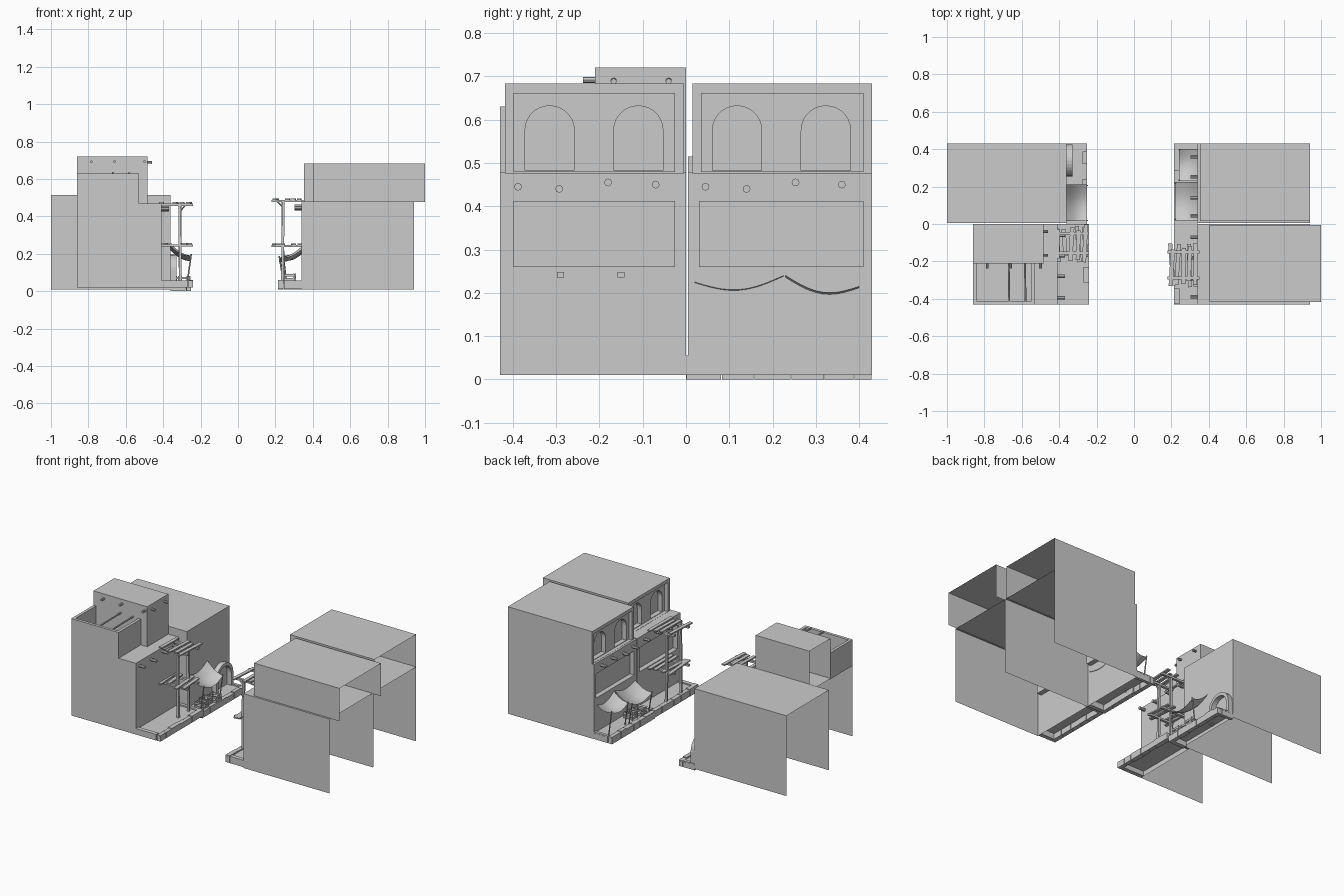
import bpy, bmesh, math, random
from mathutils import Vector, Euler

if "Cube" in bpy.data.objects:
    bpy.data.objects.remove(bpy.data.objects["Cube"])

random.seed(4)


def make(name, verts, faces, smooth=False):
    me = bpy.data.meshes.new(name)
    me.from_pydata(verts, [], faces)
    me.update()
    ob = bpy.data.objects.new(name, me)
    bpy.context.collection.objects.link(ob)
    if smooth:
        me.shade_smooth()
    return ob


def box(name, x0, x1, y0, y1, z0, z1, rot=(0, 0, 0)):
    c = Vector(((x0 + x1) / 2, (y0 + y1) / 2, (z0 + z1) / 2))
    h = Vector(((x1 - x0) / 2, (y1 - y0) / 2, (z1 - z0) / 2))
    v = [(a * h.x, b * h.y, d * h.z) for a in (-1, 1) for b in (-1, 1) for d in (-1, 1)]
    f = [(0, 1, 3, 2), (4, 6, 7, 5), (0, 4, 5, 1), (2, 3, 7, 6), (0, 2, 6, 4), (1, 5, 7, 3)]
    ob = make(name, v, f)
    ob.location, ob.rotation_euler = c, Euler(rot)
    return ob


def pole(name, p, q, r=0.007, n=8):
    p, q = Vector(p), Vector(q)
    bm = bmesh.new()
    bmesh.ops.create_cone(bm, cap_ends=True, segments=n, radius1=r, radius2=r, depth=(q - p).length)
    me = bpy.data.meshes.new(name)
    bm.to_mesh(me)
    bm.free()
    ob = bpy.data.objects.new(name, me)
    ob.location = (p + q) / 2
    ob.rotation_euler = (q - p).to_track_quat('Z', 'Y').to_euler()
    bpy.context.collection.objects.link(ob)
    return ob


# Open-backed building shell: roof, two side walls and optionally the street wall
def shell(name, xs, xb, y0, y1, z0, z1, front=True):
    v = [(x, y, z) for x in (xs, xb) for y in (y0, y1) for z in (z0, z1)]
    f = [(0, 4, 5, 1), (2, 3, 7, 6), (1, 5, 7, 3)]
    if front:
        f.append((0, 1, 3, 2))
    return make(name, v, f)


def rect(y0, y1, z0, z1):
    return [(y0, z0), (y1, z0), (y1, z1), (y0, z1)]


def arch(yc, r, z0, ztop, n=14):
    top = [(yc + r * math.cos(math.pi * i / n), ztop - r + r * math.sin(math.pi * i / n)) for i in range(n + 1)]
    return [(yc - r, z0), (yc + r, z0)] + top


# Flat wall in the plane x, with openings cut out
def pierced_wall(name, x, outer, holes):
    bm = bmesh.new()
    edges = []
    for loop in [outer] + holes:
        vs = [bm.verts.new((x, y, z)) for y, z in loop]
        edges += [bm.edges.new((vs[i], vs[i - 1])) for i in range(len(vs))]
    bmesh.ops.triangle_fill(bm, use_beauty=True, use_dissolve=False, edges=edges, normal=(-1, 0, 0))
    me = bpy.data.meshes.new(name)
    bm.to_mesh(me)
    bm.free()
    bpy.context.collection.objects.link(bpy.data.objects.new(name, me))


# Reveal around an opening, with an optional back panel
def recess(name, x, loop, depth, back=True):
    n = len(loop)
    v = [(x, y, z) for y, z in loop] + [(x + depth, y, z) for y, z in loop]
    f = [(i, (i + 1) % n, n + (i + 1) % n, n + i) for i in range(n)]
    if back:
        f.append(tuple(range(n, 2 * n)))
    make(name, v, f)


# Right row: lower floors with wide windows, upper floors with arched niches
for tag, y0, y1, w0, w1, u0, u1, xu, xub in (
        ("front", -0.43, 0.0, -0.40, -0.025, -0.418, -0.005, 0.405, 1.0),
        ("back", 0.005, 0.43, 0.03, 0.41, 0.015, 0.43, 0.352, 0.94)):
    shell(f"right_{tag}_lower", 0.34, 0.94, y0, y1, 0.01, 0.478, False)
    win = rect(w0, w1, 0.26, 0.412)
    pierced_wall(f"right_{tag}_street_wall", 0.34, rect(y0, y1, 0.01, 0.478), [win])
    recess(f"right_{tag}_window", 0.34, win, 0.03)
    shell(f"right_{tag}_upper", xu, xub, u0, u1, 0.476, 0.683, False)
    panel = rect(u0 + 0.02, u1 - 0.02, 0.479, 0.662)
    pierced_wall(f"right_{tag}_upper_wall", xu, rect(u0, u1, 0.476, 0.683), [panel])
    recess(f"right_{tag}_panel", xu, panel, 0.022, False)
    niches = [arch(u0 + 0.103, 0.058, 0.482, 0.633), arch(u0 + 0.308, 0.058, 0.482, 0.633)]
    pierced_wall(f"right_{tag}_arcade", xu + 0.022, panel, niches)
    for a in niches:
        recess(f"right_{tag}_niche", xu + 0.022, a, 0.03)
for y, z in ((-.388, .445), (-.293, .44), (-.18, .455), (-.07, .45), (.045, .445), (.14, .44), (.253, .455), (.36, .45)):
    pole("right_roof_beam", (0.302, y, z), (0.345, y, z), 0.009)

# Left row: back building, stepped front building with roof room
shell("left_back_building", -0.36, -1.0, 0.005, 0.43, 0.01, 0.515)
shell("left_front_building", -0.41, -0.86, -0.43, 0.0, 0.02, 0.468)
shell("roof_room", -0.485, -0.86, -0.21, 0.0, 0.46, 0.72)
box("parapet_front", -0.86, -0.53, -0.43, -0.412, 0.465, 0.63)
box("parapet_side", -0.86, -0.842, -0.412, -0.21, 0.465, 0.63)
box("parapet_street", -0.548, -0.53, -0.412, -0.21, 0.465, 0.63)
for x in (-0.785, -0.66, -0.50):
    pole("roof_room_front_beam", (x, -0.238, 0.692), (x, -0.205, 0.692), 0.007)
for y in (-0.167, -0.04):
    pole("roof_room_side_beam", (-0.49, y, 0.69), (-0.46, y, 0.688), 0.007)
for x in (-0.67, -0.583):
    pole("terrace_pole", (x, -0.205, 0.632), (x + 0.003, -0.415, 0.632), 0.005)
for y, z in ((-.395, .44), (-.28, .435), (-.17, .445), (-.06, .44)):
    pole("left_roof_beam", (-0.415, y, z), (-0.37, y, z), 0.009)

# Arched doorway band on the left back building
ro, ri = arch(0.34, 0.085, 0.03, 0.195), arch(0.34, 0.065, 0.03, 0.175)
n = len(ro)
v = [(x, y, z) for x in (-0.36, -0.33) for loop in (ro, ri) for y, z in loop]
f = []
for i in range(1, n):
    j = (i + 1) % n
    for a, b in ((0, 2 * n), (2 * n, 3 * n), (3 * n, n)):
        f.append((a + i, a + j, b + j, b + i))
make("door_arch", v, f)


# Raised pavements: slab top with a kerb of stones of uneven length
def pavement(side, xw, xe, y0, y1, z0, z1):
    s = 1 if xe > xw else -1
    make(side + "_slab", [(xw, y0, z1 - .008), (xe, y0, z1 - .008), (xe, y1, z1 - .008), (xw, y1, z1 - .008)],
         [(0, 1, 2, 3)])
    y = y0
    while y < y1 - 0.001:
        e = min(y1, y + random.uniform(0.05, 0.09))
        if y1 - e < 0.03:
            e = y1
        w = random.uniform(0.024, 0.03)
        a, b = sorted((xe, xe - s * w))
        box(side + "_kerb", a, b, y + .001, e - .001, z0, z1 + random.uniform(-.004, .003))
        y = e
    a, b = sorted((xw, xe - s * 0.03))
    for p, q in ((y0, y0 + 0.026), (y1 - 0.02, y1 - .001)):
        box(side + "_kerb_end", a, b, p, q, z0, z1)


pavement("left_front_pavement", -0.41, -0.24, -0.43, 0.0, 0.02, 0.058)
pavement("left_back_pavement", -0.36, -0.25, 0.0, 0.43, 0.0, 0.04)
pavement("right_front_pavement", 0.34, 0.215, -0.43, 0.0, 0.015, 0.058)
pavement("right_back_pavement", 0.34, 0.215, 0.0, 0.43, 0.01, 0.055)


# Timber scaffold: two posts carrying two decks of ragged planks
def scaffold(side, xw, xp, xe, y0, y1, zs):
    for y in (y0 + 0.05, y1 - 0.05):
        box(side + "_post", xp - .007, xp + .007, y - .007, y + .007, 0.05, zs[1], (0, random.uniform(-.02, .02), 0))
        d = 0.03 if xe > xw else -0.03
        pole(side + "_brace", (xp, y, zs[1] - .04), (xp + d, y, zs[1] - .008), 0.004, 4)
    lo, hi = min(xw, xe), max(xw, xe)
    for k, z in enumerate(zs):
        for y in (y0 + 0.05, y1 - 0.05):
            box(side + "_joist", lo, hi, y - .008, y + .008, z - .012, z)
        for i in range(5):
            x = lo + 0.022 + (hi - lo - 0.044) * i / 4
            if i == 2 - k:
                continue
            box(side + "_plank", x - .011, x + .011, y0 + random.uniform(0, .035), y1 - random.uniform(0, .035),
                z, z + .008, (0, 0, random.uniform(-.08, .08)))


scaffold("left_scaffold", -0.43, -0.31, -0.24, -0.205, 0.0, (0.25, 0.468))
scaffold("right_scaffold", 0.35, 0.24, 0.18, -0.34, -0.10, (0.248, 0.488))


# Sagging cloth awnings on leaning poles
def awning(name, xw, xe, y0, y1, zw0, zw1, ze, sag, n=10):
    v = []
    for i in range(n + 1):
        t = i / n
        for j in range(n + 1):
            u = j / n
            z = (zw0 + (zw1 - zw0) * u) * (1 - t) + ze * t - sag * math.sin(math.pi * u)
            z -= 0.015 * math.sin(math.pi * t)
            v.append((xw + (xe - xw) * t, y0 + (y1 - y0) * u, z))
    m = n + 1
    make(name, v, [(i * m + j, i * m + j + 1, i * m + m + j + 1, i * m + m + j)
                   for i in range(n) for j in range(n)], True)
    for y in (y0 + .004, y1 - .004):
        pole(name + "_pole", (xe + (xw - xe) * .2, y, 0.04), (xe, y, ze + .008), 0.004, 6)


awning("left_awning", -0.36, -0.25, 0.015, 0.21, 0.24, 0.255, 0.19, 0.03)
awning("right_awning_a", 0.342, 0.22, 0.02, 0.225, 0.225, 0.24, 0.18, 0.025)
awning("right_awning_b", 0.345, 0.24, 0.23, 0.40, 0.24, 0.215, 0.19, 0.026)


# Market crates with slatted sides under the awnings
def crate(name, x, y, z, w, d, h):
    for s in (-1, 1):
        for k in (0.2, 0.75):
            box(name + "_slat", x - w, x + w, y + s * d - .002, y + s * d + .002, z + h * k - .006, z + h * k + .006)
            box(name + "_side", x + s * w - .002, x + s * w + .002, y - d, y + d, z + h * k - .006, z + h * k + .006)
        for t in (-1, 1):
            box(name + "_corner", x + s * w - .003, x + s * w + .003, y + t * d - .003, y + t * d + .003, z, z + h)
    box(name + "_base", x - w, x + w, y - d, y + d, z + .002, z + .006)


for x, y, z in ((-.29, .05, .04), (-.30, .11, .04), (-.285, .17, .04), (.27, .08, .055), (.28, .15, .055)):
    crate("market_crate", x, y, z, 0.028, 0.024, 0.04)
